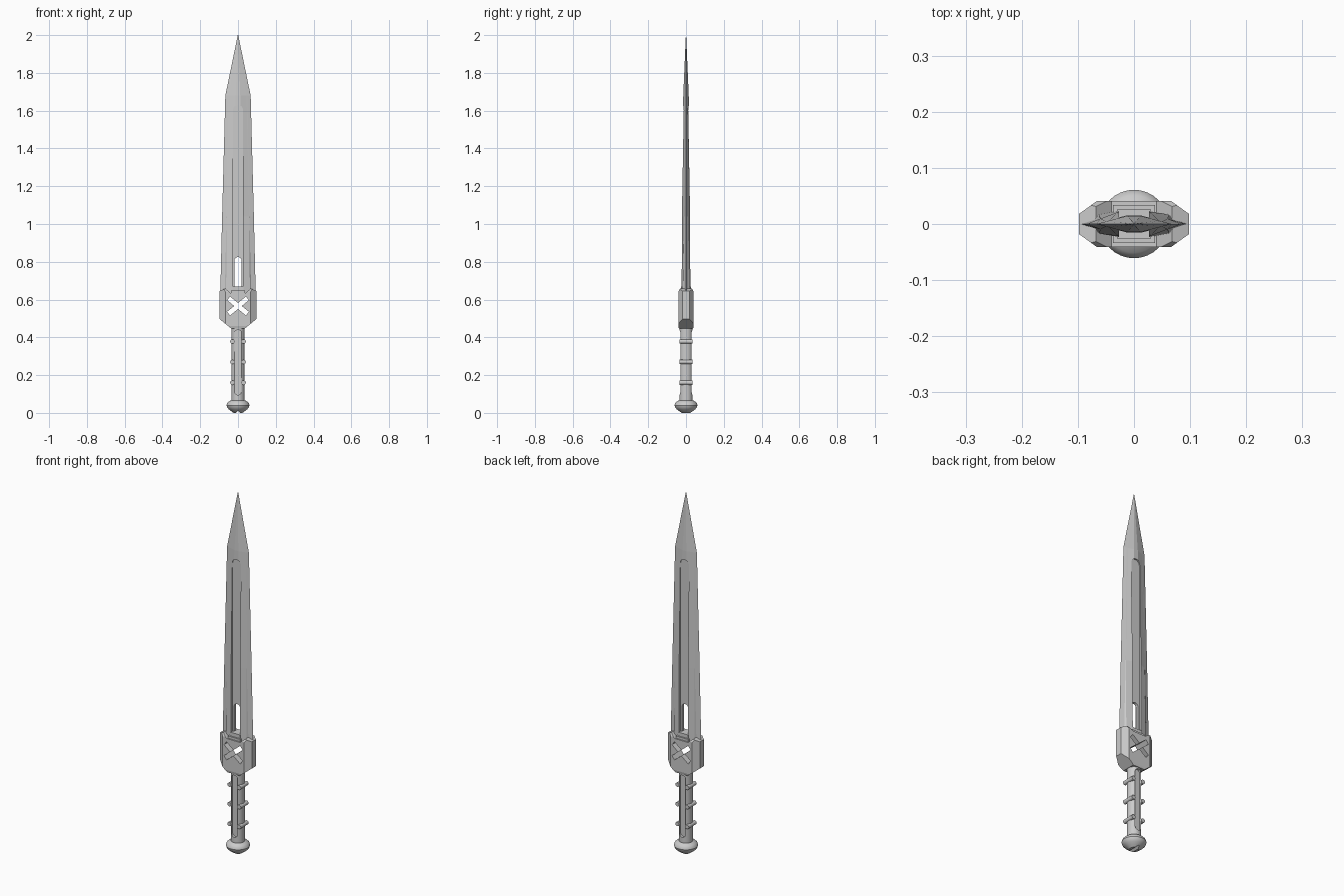
import bpy, bmesh, math

if "Cube" in bpy.data.objects:
    bpy.data.objects.remove(bpy.data.objects["Cube"])


def loft(name, rings):
    """Skin a stack of equal-length point rings and cap both ends."""
    bm = bmesh.new()
    vs = [[bm.verts.new(p) for p in r] for r in rings]
    n = len(rings[0])
    for a, b in zip(vs, vs[1:]):
        for i in range(n):
            j = (i + 1) % n
            bm.faces.new((a[i], a[j], b[j], b[i]))
    bm.faces.new(vs[0])
    bm.faces.new(vs[-1])
    bmesh.ops.recalc_face_normals(bm, faces=bm.faces)
    me = bpy.data.meshes.new(name)
    bm.to_mesh(me)
    bm.free()
    ob = bpy.data.objects.new(name, me)
    bpy.context.collection.objects.link(ob)
    return ob


def prism(name, pts, axis, lo, hi):
    """Extrude a 2D outline along an axis."""
    put = {'x': lambda a, b, t: (t, a, b),
           'y': lambda a, b, t: (a, t, b),
           'z': lambda a, b, t: (a, b, t)}[axis]
    return loft(name, [[put(a, b, t) for a, b in pts] for t in (lo, hi)])


def boolean(ob, cutter, op='DIFFERENCE'):
    m = ob.modifiers.new(op, 'BOOLEAN')
    m.operation, m.object, m.solver = op, cutter, 'EXACT'
    bpy.context.view_layer.objects.active = ob
    bpy.ops.object.modifier_apply(modifier=m.name)
    bpy.data.objects.remove(cutter)


def mirror_x(pts):
    return pts + [(-x, z) for x, z in reversed(pts)]


def rect(x, z, w, h, ang=0):
    c, s = math.cos(ang), math.sin(ang)
    return [(x + a * w * c - b * h * s, z + a * w * s + b * h * c)
            for a, b in ((-1, -1), (1, -1), (1, 1), (-1, 1))]


def circle(x, z, r, n):
    return [(x + r * math.cos(2 * math.pi * i / n), z + r * math.sin(2 * math.pi * i / n))
            for i in range(n)]


def slot(r, z0, z1, round_bottom=False):
    """Long vertical outline with a rounded top."""
    arc = [(r * math.cos(i * math.pi / 10), z1 - r + r * math.sin(i * math.pi / 10)) for i in range(11)]
    if round_bottom:
        return arc + [(-r * math.cos(i * math.pi / 10), z0 + r - r * math.sin(i * math.pi / 10))
                      for i in range(11)]
    return arc + [(-r, z0), (r, z0)]


def smooth(ob):
    bpy.ops.object.select_all(action='DESELECT')
    ob.select_set(True)
    bpy.context.view_layer.objects.active = ob
    bpy.ops.object.shade_smooth_by_angle(angle=math.radians(32))


# Blade: diamond-like section with stepped edge bevels that fade out upwards
sections = [
    (0.622, [(.094, 0), (.070, .008), (.063, .017), (.028, .023)]),
    (1.04, [(.084, 0), (.0605, .0092), (.0595, .0096), (.028, .0215)]),
    (1.68, [(.067, 0), (.050, .0045), (.045, .0058), (.012, .0145)]),
    (2.0, [(.0012, 0), (.0008, .0003), (.0006, .0005), (.0002, .0008)]),
]
rings = []
for z, q in sections:
    top = mirror_x(q)
    rings.append([(x, y, z) for x, y in top] + [(x, -y, z) for x, y in reversed(top[1:-1])])
blade = loft("blade", rings)

# Fullers on both faces and the through slot
for s in (-1, 1):
    boolean(blade, prism("cut", slot(.027, .60, 1.63), 'y', s * .008, s * .1))
boolean(blade, prism("cut", slot(.019, .665, .825), 'y', -.1, .1))

# Guard: front outline intersected with octagonal plan and chamfered side outline
guard = prism("guard", mirror_x([(.036, .447), (.098, .497), (.098, .645), (.068, .658), (.040, .635)]),
              'y', -.041, .041)
boolean(guard, prism("plan", mirror_x([(.066, -.041), (.098, -.018), (.098, .018), (.066, .041)]),
                     'z', .4, .7), 'INTERSECT')
boolean(guard, prism("side", mirror_x([(.036, .44), (.041, .46), (.041, .642), (.030, .66)]),
                     'x', -.2, .2), 'INTERSECT')

# Crossed window through the guard
for a in (-39, 39):
    boolean(guard, prism("cut", rect(0, .566, .064, .0125, math.radians(a)), 'y', -.1, .1))

# Stepped collar at the foot of the blade
for i, (w, d, z) in enumerate(((.037, .034, .648), (.030, .026, .668))):
    prism("collar_step_%d" % (i + 1), rect(0, 0, w, d), 'z', .628, z)

# Grip with a groove front and back
grip = prism("grip", circle(0, 0, .035, 24), 'z', .055, .455)
for s in (-1, 1):
    boolean(grip, prism("cut", slot(.018, .095, .44, True), 'y', s * .022, s * .1))
smooth(grip)

# Grip ridges: rods along the depth on both sides
for i, z in enumerate((.16, .27, .378)):
    for s in (-1, 1):
        smooth(prism("grip_ridge_%d_%s" % (i + 1, "right" if s > 0 else "left"),
                     circle(s * .03, z, .0115, 16), 'y', -.034, .034))

# Pommel: turned knob with a shallow groove underneath
profile = [(.024, 0), (.036, .009), (.049, .019), (.058, .03), (.061, .04),
           (.058, .050), (.051, .058), (.040, .065)]
pommel = loft("pommel", [[(x, y, z) for x, y in circle(0, 0, r, 32)] for r, z in profile])
boolean(pommel, prism("cut", [(-.016, -.005), (.016, -.005), (0, .010)], 'y', -.1, .1))
smooth(pommel)
